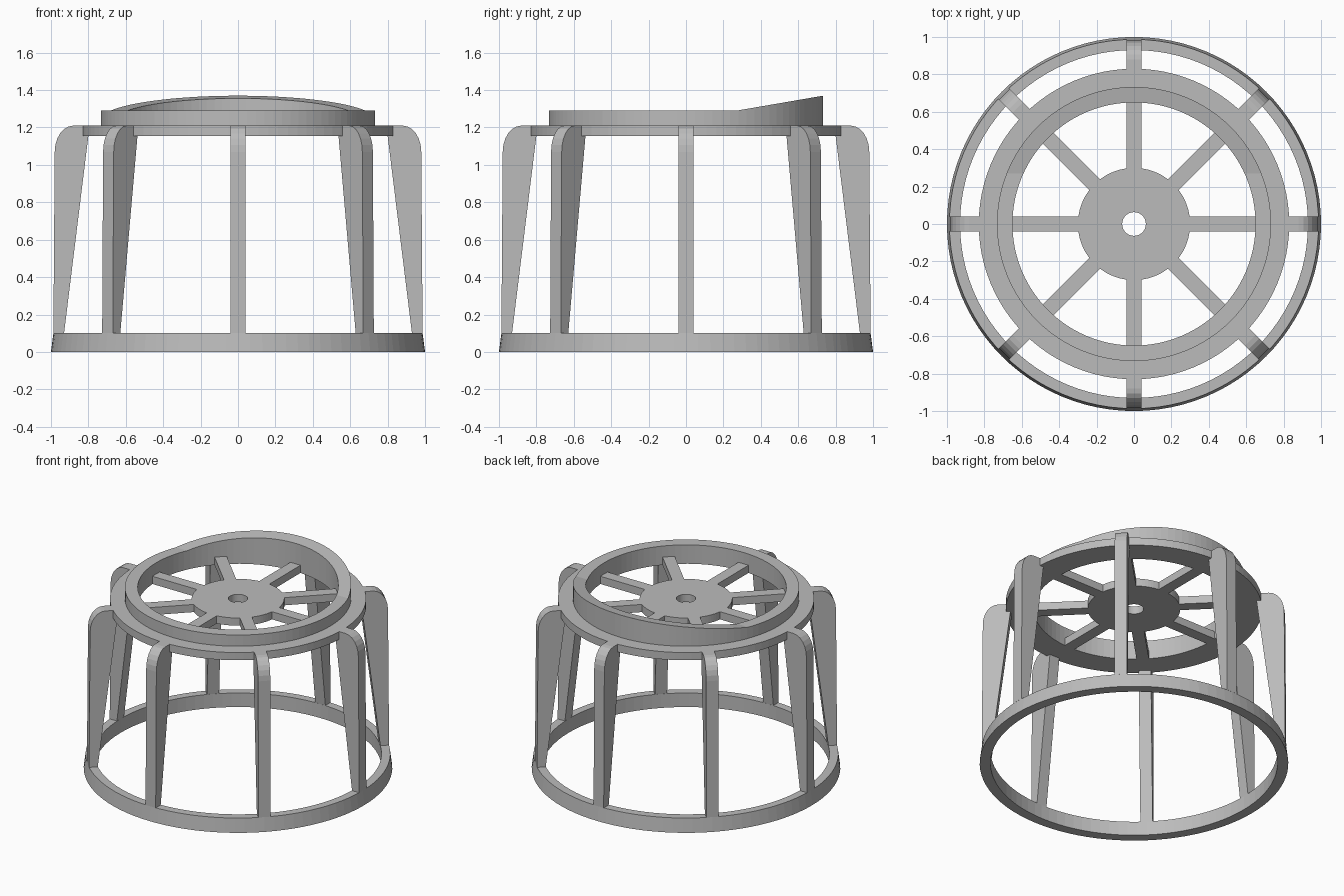
import bpy, bmesh, math
from mathutils import Matrix, Vector

if "Cube" in bpy.data.objects:
    bpy.data.objects.remove(bpy.data.objects["Cube"])

SEG = 96
grey = bpy.data.materials.new("light grey")
grey.diffuse_color = (0.5, 0.5, 0.5, 1)
grey.use_nodes = True
grey.node_tree.nodes["Principled BSDF"].inputs["Base Color"].default_value = grey.diffuse_color


def finish(name, bm):
    bmesh.ops.recalc_face_normals(bm, faces=bm.faces)
    me = bpy.data.meshes.new(name)
    bm.to_mesh(me)
    bm.free()
    me.materials.append(grey)
    ob = bpy.data.objects.new(name, me)
    bpy.context.collection.objects.link(ob)
    return ob


def lathe(profile):
    """Revolve a closed (radius, z) profile around z."""
    bm = bmesh.new()
    rings = []
    for i in range(SEG):
        a = 2 * math.pi * i / SEG
        rings.append([bm.verts.new((r * math.cos(a), r * math.sin(a), z)) for r, z in profile])
    n = len(profile)
    for i in range(SEG):
        p, q = rings[i], rings[(i + 1) % SEG]
        for j in range(n):
            k = (j + 1) % n
            bm.faces.new((p[j], q[j], q[k], p[k]))
    return bm


def tube(r_in, r_out, z0, z1):
    return lathe([(r_in, z0), (r_out, z0), (r_out, z1), (r_in, z1)])


def radial_plate(name, profile, angle, half=0.04):
    """Extrude an (radius, z) outline to a bar and turn it around z."""
    bm = bmesh.new()
    face = bm.faces.new([bm.verts.new((r, -half, z)) for r, z in profile])
    ext = bmesh.ops.extrude_face_region(bm, geom=[face])
    moved = [v for v in ext["geom"] if isinstance(v, bmesh.types.BMVert)]
    bmesh.ops.translate(bm, verts=moved, vec=(0, 2 * half, 0))
    bmesh.ops.rotate(bm, verts=bm.verts, cent=(0, 0, 0), matrix=Matrix.Rotation(angle, 3, 'Z'))
    return finish(name, bm)


Z0, Z1 = 1.155, 1.21

# Base ring with slightly tapered outside
finish("base_ring", lathe([(0.93, 0), (1.0, 0), (0.987, 0.1), (0.93, 0.1)]))

# Top flange and hub
finish("top_flange", tube(0.65, 0.83, Z0, Z1))
finish("hub", tube(0.063, 0.30, Z0, Z1))

# Raised collar whose rim slopes up towards the back
bm = tube(0.65, 0.733, Z1, 1.29)
bmesh.ops.bisect_plane(bm, geom=bm.verts[:] + bm.edges[:] + bm.faces[:],
                       plane_co=Vector((0, 0.27, 0)), plane_no=Vector((0, 1, 0)))
for v in bm.verts:
    if v.co.z > 1.28 and v.co.y > 0.27:
        v.co.z += (v.co.y - 0.27) * 0.08 / 0.463
finish("sloped_collar", bm)

# Rib outline with rounded shoulder
shoulder = [(0.88 + 0.1 * math.cos(t), 1.07 + 0.14 * math.sin(t))
            for t in (math.pi / 2 * i / 6 for i in range(7))]
rib = [(0.93, 0.1), (0.987, 0.1)] + shoulder + [(0.825, Z1), (0.825, Z0), (0.80, Z0)]
spoke = [(0.295, Z0), (0.655, Z0), (0.655, Z1), (0.295, Z1)]

# Eight ribs and eight spokes
for i in range(8):
    a = i * math.pi / 4
    radial_plate(f"rib_{i + 1}", rib, a)
    radial_plate(f"spoke_{i + 1}", spoke, a)
